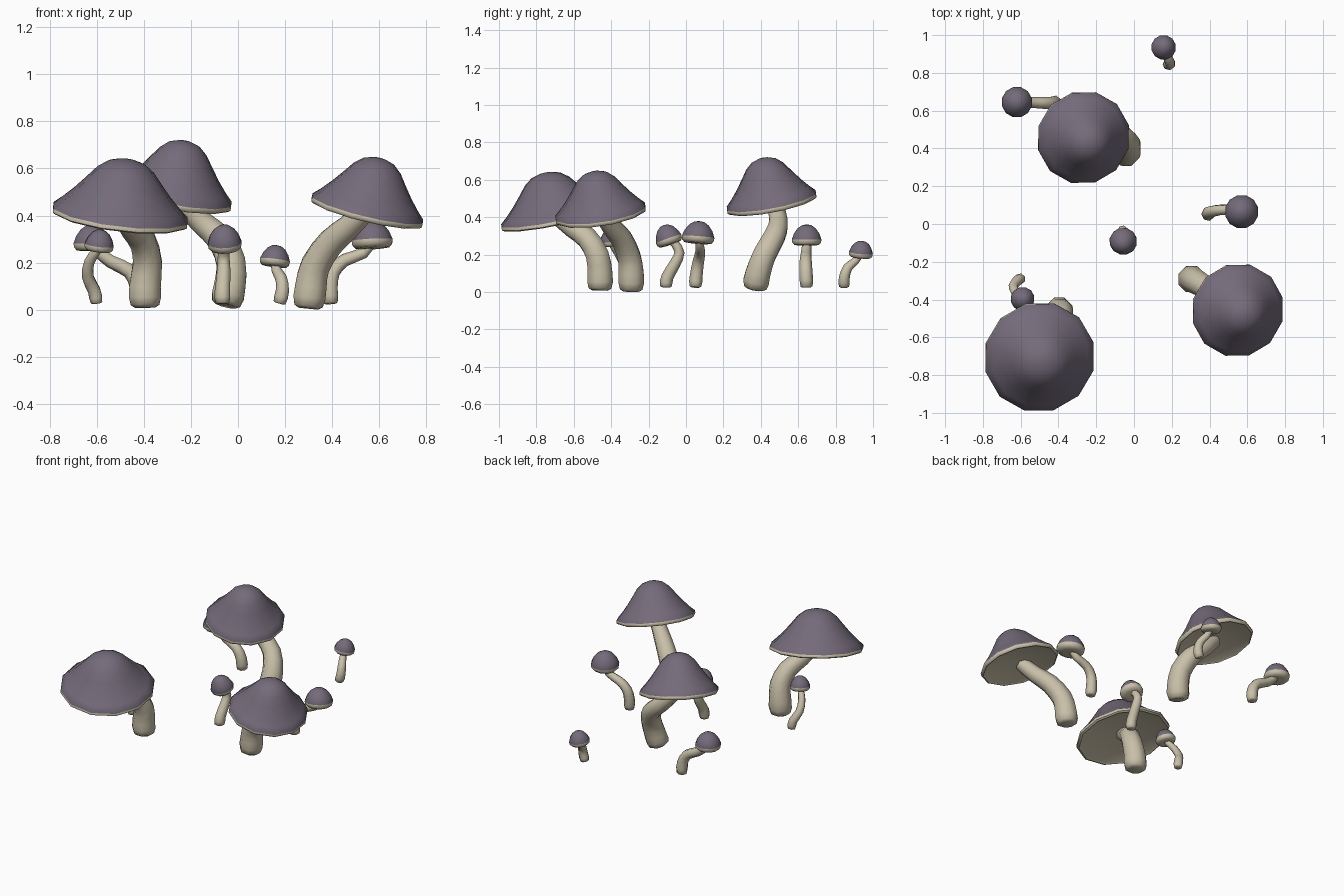
import bpy, bmesh, math
from mathutils import Vector

if "Cube" in bpy.data.objects:
    bpy.data.objects.remove(bpy.data.objects["Cube"])


def material(name, rgb):
    m = bpy.data.materials.new(name)
    m.diffuse_color = (*rgb, 1)
    m.use_nodes = True
    m.node_tree.nodes["Principled BSDF"].inputs["Base Color"].default_value = m.diffuse_color
    return m


PURPLE = material("dusky purple", (0.175, 0.147, 0.195))
CREAM = material("pale cream", (0.58, 0.525, 0.395))
UP = Vector((0, 0, 1))


def loft(name, rings, sides, mats, split=None):
    """Skin rings given as (centre, axis, radius); radius 0 makes a pole.
    Bands from index split on use the second material."""
    bm = bmesh.new()
    loops = []
    for c, axis, r in rings:
        q = UP.rotation_difference(axis)
        if r == 0:
            loops.append([bm.verts.new(c)])
            continue
        loops.append([bm.verts.new(c + q @ Vector((
            r * math.cos(math.tau * (i + .5) / sides),
            r * math.sin(math.tau * (i + .5) / sides), 0)))
            for i in range(sides)])
    for k, (a, b) in enumerate(zip(loops, loops[1:])):
        for i in range(sides):
            j = (i + 1) % sides
            vs = []
            for v in (a[i % len(a)], a[j % len(a)], b[j % len(b)], b[i % len(b)]):
                if v not in vs:
                    vs.append(v)
            f = bm.faces.new(vs)
            f.smooth = True
            f.material_index = int(split is not None and k >= split)
    bmesh.ops.recalc_face_normals(bm, faces=bm.faces)
    me = bpy.data.meshes.new(name)
    bm.to_mesh(me)
    bm.free()
    for m in mats:
        me.materials.append(m)
    ob = bpy.data.objects.new(name, me)
    bpy.context.collection.objects.link(ob)
    bpy.context.view_layer.objects.active = ob
    bpy.ops.object.select_all(action='DESELECT')
    ob.select_set(True)
    bpy.ops.object.shade_smooth_by_angle(angle=math.radians(55))


def smooth_path(pts):
    """Catmull-Rom midpoints between the given points."""
    p = [Vector(v) for v in pts]
    out = []
    for i in range(len(p) - 1):
        a, d = p[max(i - 1, 0)], p[min(i + 2, len(p) - 1)]
        out += [p[i], (9 * (p[i] + p[i + 1]) - a - d) / 16]
    return out + [p[-1]]


def stem(name, pts, r0, r1, sides):
    p = smooth_path(pts)
    n = len(p) - 1
    rings = []
    for i, c in enumerate(p):
        t = i / n
        axis = (p[min(i + 1, n)] - p[max(i - 1, 0)]).normalized()
        rings.append((c, axis, (r0 + (r1 - r0) * t ** 1.3) * (0.86 if i == 0 else 1)))
    # rounded foot
    c, axis, r = rings[0]
    foot = c - axis * r0 * 0.15
    rings = [(foot + axis * r0 * .1, axis, 0), (foot, axis, r * 0.7)] + rings
    loft(name, rings, sides, [CREAM])


def cap(name, centre, radius, height, slope, profile, split, sides):
    axis = Vector((-slope[0], -slope[1], 1)).normalized()
    c = Vector(centre)
    loft(name, [(c + axis * z * height, axis, r * radius) for r, z in profile],
         sides, [PURPLE, CREAM], split)


# Bell profile with thin cream lip and flat underside; rounded bud profile
BELL = [(0, 1), (.12, .985), (.27, .93), (.42, .79), (.56, .58), (.72, .35),
        (.88, .15), (1, .02), (1, -.05), (.96, -.08), (.92, -.05), (0, -.04)]
BUD = [(0, 1), (.3, .95), (.6, .75), (.85, .4), (1, 0),
       (.97, -.22), (.82, -.38), (.5, -.42), (0, -.42)]

# Large: cap centre, radius, height, slope, stem path
large = [
    ((-.5, -.705, .405), .297, .24, (-.12, .2),
     [(-.395, -.46, .02), (-.395, -.46, .1), (-.385, -.475, .2),
      (-.405, -.53, .29), (-.45, -.61, .345), (-.49, -.69, .405)]),
    ((.55, -.457, .425), .25, .228, (-.24, .15),
     [(.3, -.293, .016), (.31, -.293, .1), (.33, -.305, .19),
      (.395, -.345, .285), (.47, -.4, .35), (.545, -.45, .425)]),
    ((-.267, .457, .485), .25, .24, (-.18, .19),
     [(-.05, .37, .028), (-.035, .385, .1), (-.03, .42, .2),
      (-.075, .475, .3), (-.16, .495, .375), (-.25, .475, .47)]),
]
for i, (c, r, h, s, path) in enumerate(large, 1):
    cap(f"large_cap_{i}", c, r, h, s, BELL, 7, 12)
    stem(f"large_stem_{i}", path, .076, .045, 8)

# Small: cap centre, radius, height, slope, stem radius, stem path
small = [
    ((-.62, .645, .282), .082, .08, (0, 0), .038,
     [(-.42, .645, .03), (-.425, .642, .1), (-.46, .64, .165),
      (-.54, .643, .205), (-.595, .645, .25), (-.615, .645, .28)]),
    ((.157, .935, .21), .066, .065, (-.12, -.1), .032,
     [(.178, .845, .03), (.19, .847, .08), (.185, .865, .13),
      (.165, .905, .165), (.157, .935, .21)]),
    ((-.057, -.093, .285), .074, .078, (.05, .35), .036,
     [(-.065, -.108, .03), (-.065, -.1, .08), (-.06, -.06, .15),
      (-.06, -.035, .21), (-.058, -.06, .26), (-.057, -.09, .28)]),
    ((.57, .065, .295), .09, .085, (.05, -.08), .037,
     [(.395, .05, .03), (.392, .055, .09), (.405, .065, .16),
      (.455, .075, .21), (.535, .075, .24), (.568, .067, .29)]),
    ((-.59, -.397, .275), .064, .066, (-.12, .15), .03,
     [(-.6, -.29, .03), (-.61, -.295, .08), (-.638, -.325, .14),
      (-.63, -.36, .205), (-.6, -.39, .25), (-.59, -.397, .27)]),
]
for i, (c, r, h, s, sr, path) in enumerate(small, 1):
    cap(f"small_cap_{i}", c, r, h, s, BUD, 4, 12)
    stem(f"small_stem_{i}", path, sr, sr * .55, 7)
